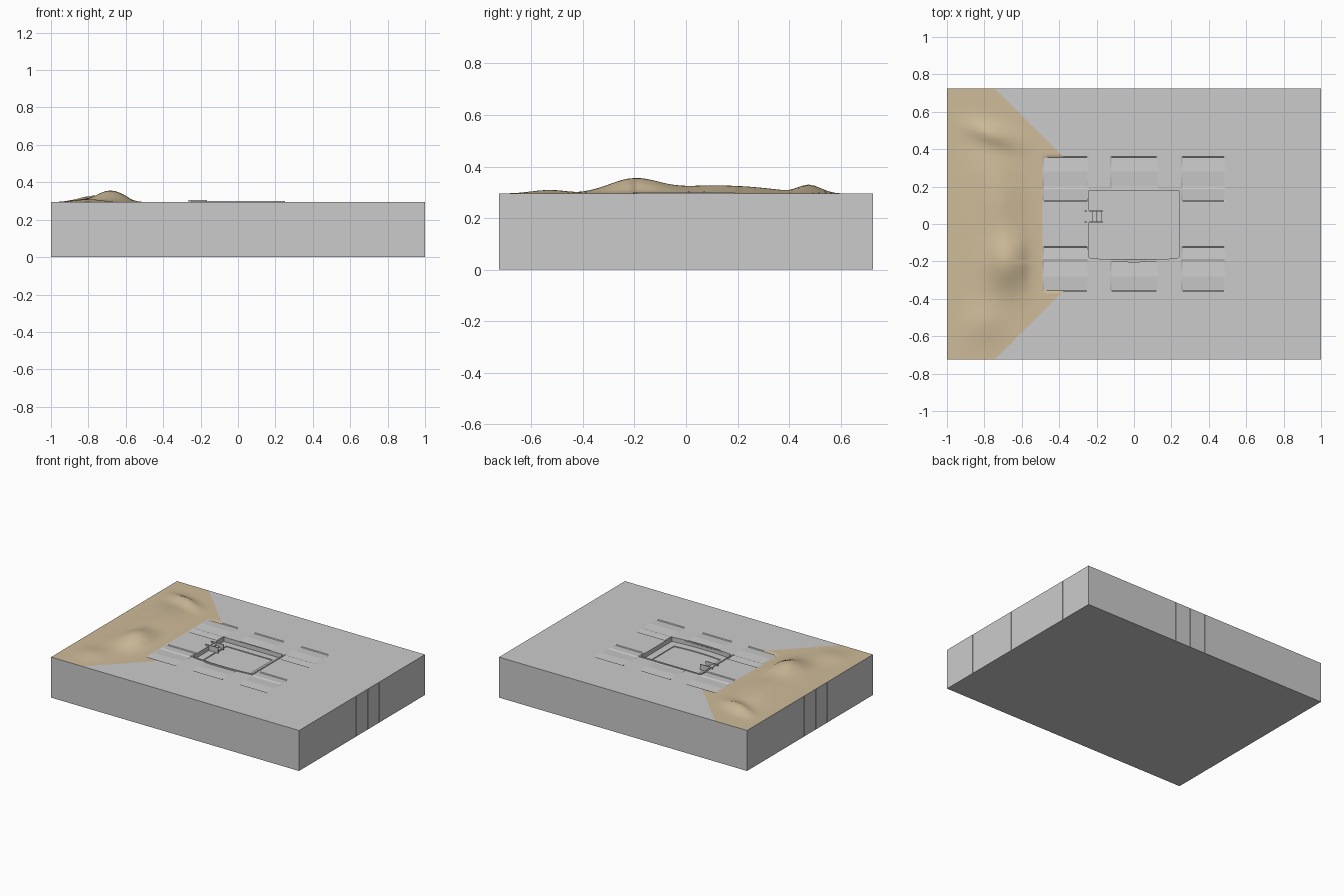
import bpy, bmesh, math
from mathutils import Vector

cube = bpy.data.objects.get("Cube")
if cube:
    bpy.data.objects.remove(cube)

HX, HY, TOP = 1.0, 0.725, 0.295


def material(name, rgb):
    m = bpy.data.materials.new(name)
    m.use_nodes = True
    m.diffuse_color = (*rgb, 1)
    m.node_tree.nodes["Principled BSDF"].inputs["Base Color"].default_value = (*rgb, 1)
    return m


stone = material("stone_grey", (0.6, 0.6, 0.6))
sand = material("sand", (0.62, 0.5, 0.32))


def finish(bm, name, *mats):
    mesh = bpy.data.meshes.new(name)
    bm.to_mesh(mesh)
    bm.free()
    for m in mats:
        mesh.materials.append(m)
    ob = bpy.data.objects.new(name, mesh)
    bpy.context.collection.objects.link(ob)
    return ob


def add_box(bm, centre, size):
    new = bmesh.ops.create_cube(bm, size=1)["verts"]
    for v in new:
        v.co = Vector(a * b for a, b in zip(v.co, size)) + Vector(centre)
    return new


def cut(bm, point, normal):
    bmesh.ops.bisect_plane(bm, geom=bm.verts[:] + bm.edges[:] + bm.faces[:],
                           plane_co=point, plane_no=normal)


# Base block, open at the top where the ground sheet sits
SKIN = 0.001
bm = bmesh.new()
add_box(bm, (0, 0, TOP / 2), (2 * (HX - SKIN), 2 * (HY - SKIN), TOP))
bmesh.ops.delete(bm, geom=[f for f in bm.faces if f.normal.z > 0.5], context="FACES")
finish(bm, "base_block", stone)

# Wall panels with fine seams on all four sides
bm = bmesh.new()
GAP = 0.002
for count, along, across, axis in ((16, HX, HY, 0), (11, HY, HX, 1)):
    step = 2 * along / count
    for side in (-1, 1):
        for i in range(count):
            p = -along + step * (i + 0.5)
            q = side * (across - SKIN)
            a, b = step - GAP, 2 * SKIN
            if axis == 0:
                add_box(bm, (p, q, TOP / 2), (a, b, TOP))
            else:
                add_box(bm, (q, p, TOP / 2), (b, a, TOP))
finish(bm, "wall_panels", stone)

# Dunes: x, y, height, length, width, turn
DUNES = (
    (-0.68, -0.20, 0.058, 0.075, 0.10, 0.0),
    (-0.72, 0.10, 0.030, 0.08, 0.14, 0.0),
    (-0.78, 0.30, 0.013, 0.08, 0.10, 0.0),
    (-0.76, 0.48, 0.032, 0.09, 0.035, -0.35),
    (-0.80, -0.53, 0.014, 0.07, 0.07, 0.4),
)
SHALLOWS = ((-0.48, -0.25), (-0.12, 0.12), (0.26, 0.48))


def is_sand(x, y):
    if abs(y) < 0.355:
        return x < -0.49
    return x < -0.38 - (abs(y) - 0.36)


def dune_height(x, y):
    z = 0
    for cx, cy, h, sx, sy, turn in DUNES:
        c, s = math.cos(turn), math.sin(turn)
        u = ((x - cx) * c + (y - cy) * s) / sx
        v = ((y - cy) * c - (x - cx) * s) / sy
        z += h * math.exp(-(u * u + v * v) / 2)
    fade = min(1, max(0, (-0.50 - x) / 0.1)) * min(1, (x + 1) / 0.1)
    return z * fade


def shallow_depth(x, y):
    # Zigzag strips along the front and back of the court
    if not any(a - 0.001 < x < b + 0.001 for a, b in SHALLOWS):
        return 0
    t = abs(y)
    if t > 0.36 or t < 0.12:
        return 0
    return 0.005 * (1 - abs((t - 0.12) % 0.16 - 0.08) / 0.08) if t > 0.2 else 0.005 * (0.2 - t) / 0.08


# Ground sheet, cut into strips, with dunes and a hole for the court
bm = bmesh.new()
bmesh.ops.create_grid(bm, x_segments=1, y_segments=1, size=1)
for v in bm.verts:
    v.co = (v.co.x * HX, v.co.y * HY, TOP)
xs = [-HX + 0.02 * i for i in range(1, 32)] + [-0.49]
for a, b in SHALLOWS:
    xs += [a - 0.008, a, b, b + 0.008]
xs += [-0.243, 0.243]
ys = [-HY + 0.025 * i for i in range(1, 58)]
for t in (0.12, 0.187, 0.2, 0.28, 0.355, 0.36):
    ys += [-t, t]
for x in xs:
    cut(bm, (x, 0, 0), (1, 0, 0))
for y in ys:
    cut(bm, (0, y, 0), (0, 1, 0))
for side in (-1, 1):
    cut(bm, (-0.38, 0.36 * side, 0), (1, side, 0))
hole = []
for f in bm.faces:
    c = f.calc_center_median()
    if abs(c.x) < 0.243 and abs(c.y) < 0.187:
        hole.append(f)
    f.material_index = int(is_sand(c.x, c.y))
    f.smooth = f.material_index == 1
bmesh.ops.delete(bm, geom=hole, context="FACES")
for v in bm.verts:
    x, y = v.co.x, v.co.y
    v.co.z = TOP + dune_height(x, y) - shallow_depth(x, y)
finish(bm, "ground", stone, sand)


# Sunken court: rings lofted from the rim down to the floor
def ring(bm, half, front, back, bow, z):
    n = 8
    pts = []
    for i in range(n + 1):
        t = -1 + 2 * i / n
        pts.append((half * t, front - bow * (1 - t * t), z))
    for i in range(n + 1):
        t = 1 - 2 * i / n
        pts.append((half * t, back, z))
    return [bm.verts.new(p) for p in pts]


bm = bmesh.new()
rings = [
    ring(bm, 0.25, -0.19, 0.19, 0.015, TOP - 0.012),
    ring(bm, 0.25, -0.19, 0.19, 0.015, TOP + 0.004),
    ring(bm, 0.24, -0.18, 0.18, 0.015, TOP + 0.004),
    ring(bm, 0.24, -0.18, 0.18, 0.015, TOP - 0.028),
    ring(bm, 0.187, -0.13, 0.13, 0.012, TOP - 0.028),
    ring(bm, 0.187, -0.13, 0.13, 0.012, TOP - 0.034),
]
for lower, upper in zip(rings, rings[1:]):
    for i in range(len(lower)):
        j = (i + 1) % len(lower)
        bm.faces.new((lower[i], lower[j], upper[j], upper[i]))
bm.faces.new(rings[-1])
bmesh.ops.recalc_face_normals(bm, faces=bm.faces[:])
if max(bm.faces, key=lambda f: f.calc_area()).normal.z < 0:
    bmesh.ops.reverse_faces(bm, faces=bm.faces[:])
finish(bm, "sunken_court", stone)

# Entrance steps on the dune side, between two low kerbs
bm = bmesh.new()
for i in range(3):
    h = 0.028 - 0.009 * i
    add_box(bm, (-0.23 + 0.022 * i, 0.04, TOP - 0.028 + h / 2), (0.022, 0.056, h))
for y in (0.01, 0.07):
    add_box(bm, (-0.215, y, TOP - 0.009), (0.1, 0.006, 0.04))
finish(bm, "entrance_steps", stone)
